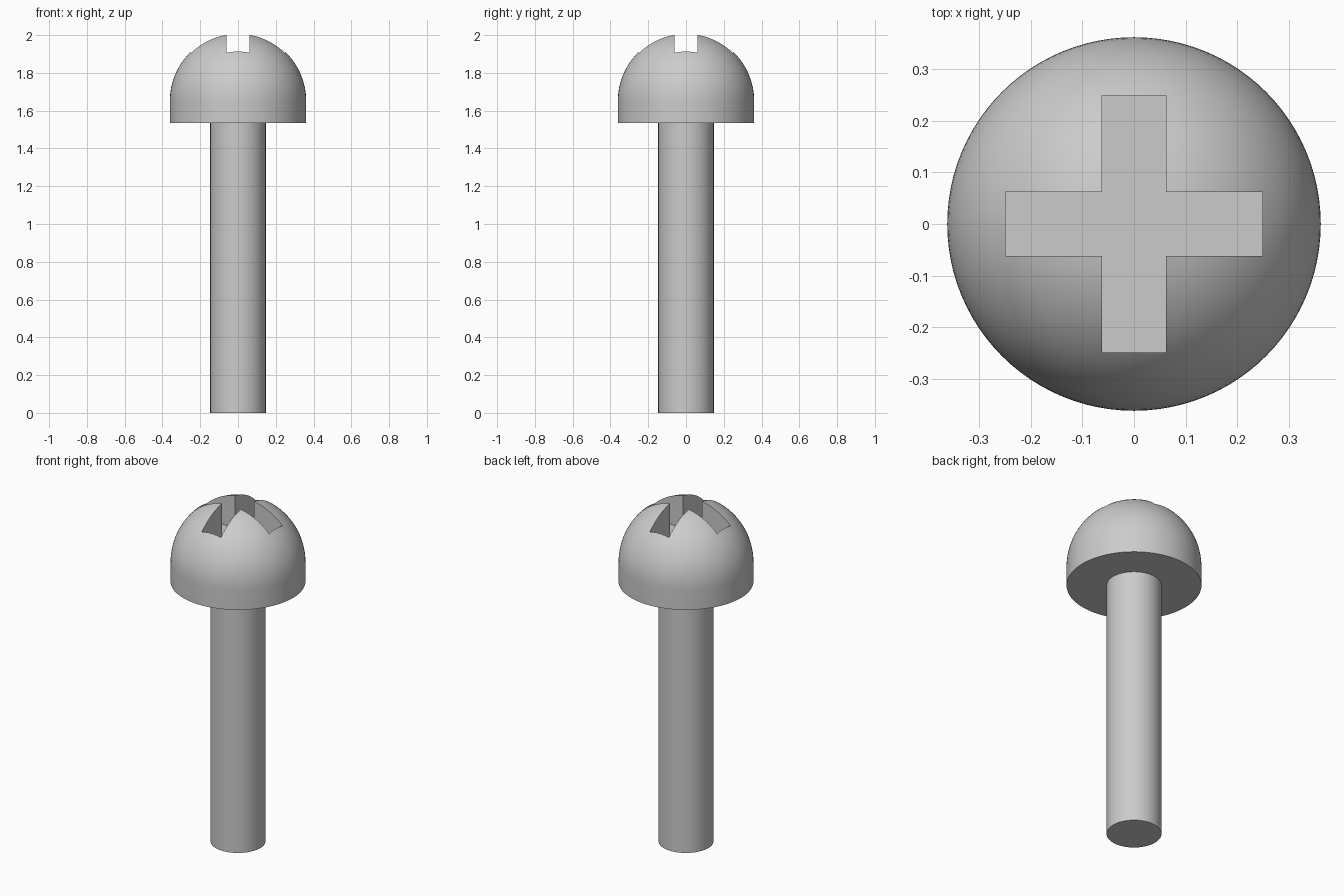
import bpy, bmesh, math

if "Cube" in bpy.data.objects:
    bpy.data.objects.remove(bpy.data.objects["Cube"])

HEAD_R, HEAD_Z, DOME_Z = 0.361, 1.535, 1.651
SHAFT_R = 0.147
SLOT_W, SLOT_L, SLOT_Z = 0.062, 0.248, 1.81   # half width, half length, floor

steel = bpy.data.materials.new("grey steel")
steel.diffuse_color = (0.6, 0.6, 0.6, 1)
steel.use_nodes = True
steel.node_tree.nodes["Principled BSDF"].inputs["Base Color"].default_value = steel.diffuse_color


def make_object(name, bm):
    bmesh.ops.recalc_face_normals(bm, faces=bm.faces)
    mesh = bpy.data.meshes.new(name)
    bm.to_mesh(mesh)
    bm.free()
    mesh.materials.append(steel)
    ob = bpy.data.objects.new(name, mesh)
    bpy.context.collection.objects.link(ob)
    return ob


def lathe(name, profile, steps=96):
    """Spin an (r, z) profile, which starts and ends on the axis."""
    bm = bmesh.new()
    verts = [bm.verts.new((r, 0, z)) for r, z in profile]
    edges = [bm.edges.new(pair) for pair in zip(verts, verts[1:])]
    bmesh.ops.spin(bm, geom=verts + edges, axis=(0, 0, 1), cent=(0, 0, 0),
                   angle=2 * math.pi, steps=steps)
    bmesh.ops.remove_doubles(bm, verts=bm.verts, dist=1e-5)
    return make_object(name, bm)


def shade(ob):
    bpy.ops.object.select_all(action='DESELECT')
    ob.select_set(True)
    bpy.context.view_layer.objects.active = ob
    bpy.ops.object.shade_smooth_by_angle(angle=math.radians(30))


# Plain round shaft
shaft = lathe("shaft", [(0, 0), (SHAFT_R, 0), (SHAFT_R, HEAD_Z), (0, HEAD_Z)])

# Head: short straight rim under a half-round dome
dome = [(HEAD_R * math.cos(a), DOME_Z + HEAD_R * math.sin(a))
        for a in (math.pi / 2 * i / 24 for i in range(24))]
head = lathe("head", [(0, HEAD_Z), (HEAD_R, HEAD_Z)] + dome
             + [(0, DOME_Z + HEAD_R)])

# Cross-shaped cutter for the drive recess
w, l = SLOT_W, SLOT_L
corners = [(w, -l), (w, -w), (l, -w), (l, w), (w, w), (w, l),
           (-w, l), (-w, w), (-l, w), (-l, -w), (-w, -w), (-w, -l)]
bm = bmesh.new()
base = bm.faces.new([bm.verts.new((x, y, SLOT_Z)) for x, y in corners])
top = bmesh.ops.extrude_face_region(bm, geom=[base])["geom"]
bmesh.ops.translate(bm, vec=(0, 0, 0.4),
                    verts=[g for g in top if isinstance(g, bmesh.types.BMVert)])
cutter = make_object("cross_cutter", bm)
cutter.hide_render = True
cutter.hide_set(True)

# Cut the recess into the head
cut = head.modifiers.new("cross recess", 'BOOLEAN')
cut.operation = 'DIFFERENCE'
cut.solver = 'EXACT'
cut.object = cutter
bpy.context.view_layer.objects.active = head
bpy.ops.object.modifier_apply(modifier=cut.name)

for part in (shaft, head):
    shade(part)
bpy.data.objects.remove(cutter)
